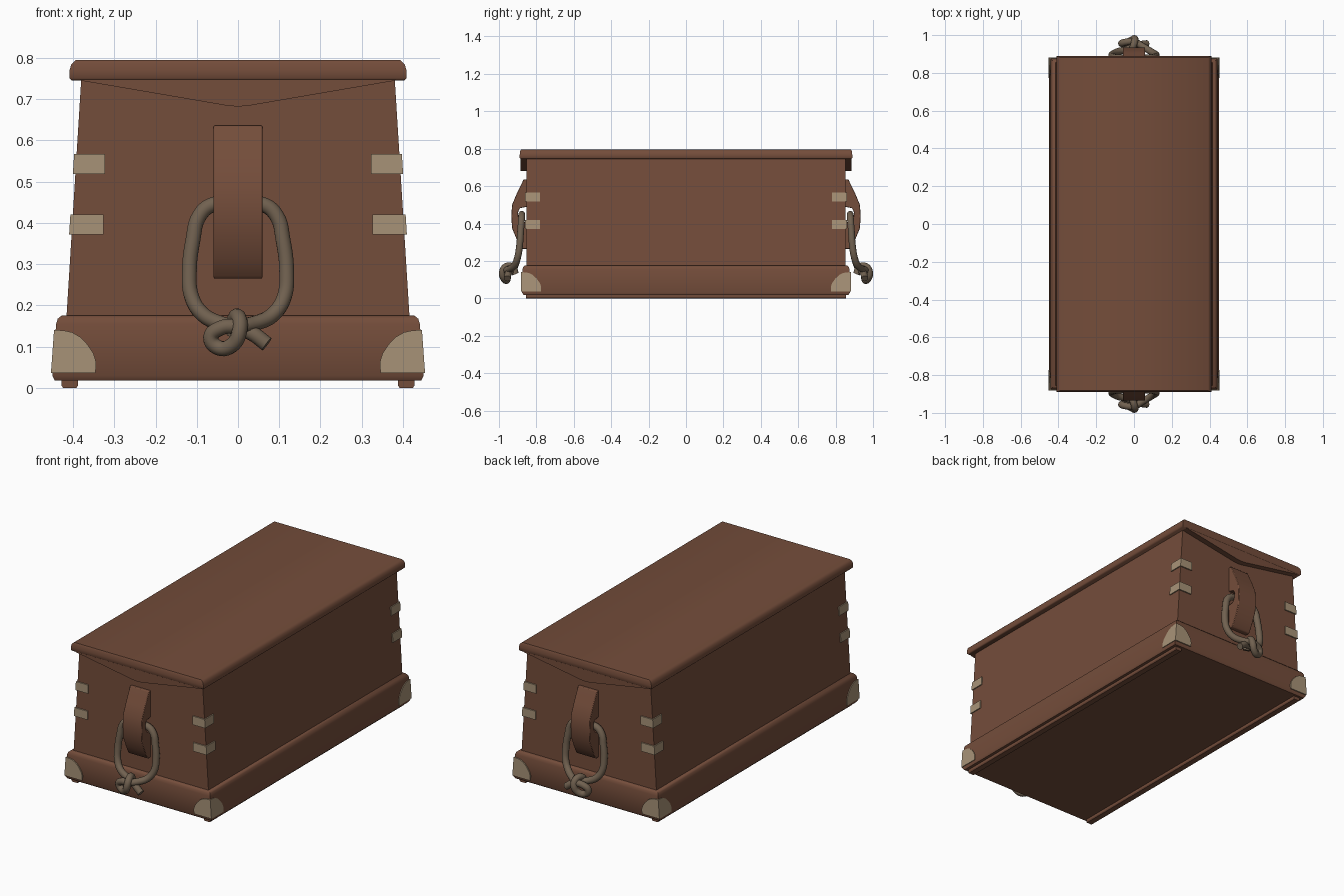
import bpy, bmesh, math
from mathutils import Vector

if "Cube" in bpy.data.objects:
    bpy.data.objects.remove(bpy.data.objects["Cube"])


def material(name, rgb):
    m = bpy.data.materials.new(name)
    m.diffuse_color = (*rgb, 1)
    m.use_nodes = True
    m.node_tree.nodes["Principled BSDF"].inputs["Base Color"].default_value = m.diffuse_color
    return m


WOOD = material("brown_wood", (0.175, 0.074, 0.043))
PLATE = material("tan_plate", (0.39, 0.29, 0.185))
ROPE = material("grey_brown_rope", (0.165, 0.12, 0.08))


def loft(name, rings, mat, mirror=(False, False), bevel=0.0, angle=30):
    """Closed solid through rings of equal point count."""
    bm = bmesh.new()
    loops = [[bm.verts.new(p) for p in ring] for ring in rings]
    n = len(loops[0])
    for a, b in zip(loops, loops[1:]):
        for i in range(n):
            j = (i + 1) % n
            bm.faces.new((a[i], a[j], b[j], b[i]))
    bm.faces.new(loops[0][::-1])
    bm.faces.new(loops[-1])
    bmesh.ops.recalc_face_normals(bm, faces=bm.faces)
    me = bpy.data.meshes.new(name)
    bm.to_mesh(me)
    bm.free()
    me.materials.append(mat)
    ob = bpy.data.objects.new(name, me)
    bpy.context.collection.objects.link(ob)
    bpy.ops.object.select_all(action='DESELECT')
    ob.select_set(True)
    bpy.context.view_layer.objects.active = ob
    bpy.ops.object.shade_smooth_by_angle(angle=math.radians(angle))
    if bevel:
        b = ob.modifiers.new("bevel", 'BEVEL')
        b.width, b.segments, b.limit_method = bevel, 2, 'ANGLE'
    if any(mirror):
        m = ob.modifiers.new("mirror", 'MIRROR')
        m.use_axis = (mirror[0], mirror[1], False)
        m.use_mirror_merge = False
    return ob


def rect_rings(levels):
    return [[(-x, -y, z), (x, -y, z), (x, y, z), (-x, y, z)] for x, y, z in levels]


def body_x(z):
    return 0.416 - 0.036 * (z - 0.17) / 0.58


def base_x(z):
    return 0.45 - 0.009 * (z - 0.03) / 0.125


# Box: plinth, sloping body and lid
loft("base_plinth", rect_rings([(.444, .868, .018), (.45, .876, .03), (.441, .875, .155),
                                (.437, .87, .168), (.427, .862, .176)]), WOOD, angle=50)
loft("chest_body", rect_rings([(body_x(.16), .854, .16), (body_x(.76), .854, .76)]), WOOD)
loft("lid", rect_rings([(.402, .882, .745), (.409, .889, .751), (.409, .889, .769),
                        (.404, .887, .785), (.393, .882, .795)]), WOOD, angle=50)

# Runner rails under the long sides
loft("bottom_runner", [[(x, y, z) for x, z in ((.392, .0), (.424, .0), (.428, .006), (.428, .022),
                                               (.388, .022), (.388, .006))] for y in (-.855, .855)],
     WOOD, (True, False))

# V-shaped boards hanging from both lid ends
vee = [(-.39, .755), (-.38, .745), (-.03, .685), (0, .682), (.03, .685), (.38, .745), (.39, .755)]
loft("lid_end_board", [[(x, y, z) for x, z in vee] for y in (-.85, -.886)], WOOD, (False, True))

# Corner straps on the body
for name, z0, z1, length in (("upper_corner_strap", .519, .567, .076),
                             ("lower_corner_strap", .372, .42, .082)):
    rings = []
    for z in (z0, z1):
        x, y, t = body_x(z) + .006, -.861, .012
        inner = body_x((z0 + z1) / 2) + .006 - length
        rings.append([(inner, y, z), (x, y, z), (x, -.781, z), (x - t, -.781, z),
                      (x - t, y + t, z), (inner, y + t, z)])
    loft(name, rings, PLATE, (True, True))

# Rounded corner plates on the plinth
cap = [(0, .036), (.108, .036), (.108, .062), (.1, .083), (.084, .105), (.064, .124),
       (.044, .135), (.025, .139), (0, .14)]
loft("corner_cap_end", [[(base_x(z) + .004 - u, y, z) for u, z in cap] for y in (-.882, -.868)],
     PLATE, (True, True))
loft("corner_cap_side", [[(base_x(z) + d, -.882 + u, z) for u, z in cap] for d in (-.01, .004)],
     PLATE, (True, True))

# Handle cleats, notched behind for the rope
cleat = [(.85, .636), (.868, .636), (.905, .56), (.93, .5), (.934, .44), (.93, .375),
         (.905, .315), (.884, .272), (.876, .265), (.85, .265), (.85, .405), (.88, .412),
         (.896, .435), (.898, .46), (.888, .482), (.85, .49)]
loft("handle_cleat", [[(x, -y, z) for y, z in cleat] for x in (-.059, .059)], WOOD,
     (False, True), bevel=.003)

# Rope handles with an overhand knot; y is the distance out from the centre
path = [(.07, .106, .955), (.035, .132, .95), (0, .146, .938), (-.045, .157, .922),
        (-.085, .178, .913), (-.112, .22, .9), (-.118, .28, .89), (-.109, .36, .884),
        (-.095, .415, .88), (-.065, .443, .878), (0, .447, .878), (.065, .443, .878),
        (.095, .415, .88), (.109, .36, .884), (.118, .28, .89), (.112, .22, .9),
        (.085, .178, .916), (.045, .158, .94), (0, .15, .965), (-.04, .146, .964),
        (-.066, .122, .956), (-.046, .097, .958), (-.012, .106, .974), (.004, .14, .981),
        (.002, .17, .962), (-.008, .168, .928), (-.01, .13, .912)]
for name, side in (("front_rope_handle", -1), ("back_rope_handle", 1)):
    cu = bpy.data.curves.new(name, 'CURVE')
    cu.dimensions = '3D'
    cu.bevel_depth, cu.bevel_resolution, cu.resolution_u = .0185, 4, 6
    cu.use_fill_caps = True
    sp = cu.splines.new('BEZIER')
    sp.bezier_points.add(len(path) - 1)
    for bp, (x, z, y) in zip(sp.bezier_points, path):
        bp.co = Vector((x, side * y, z))
        bp.handle_left_type = bp.handle_right_type = 'AUTO'
    cu.materials.append(ROPE)
    bpy.context.collection.objects.link(bpy.data.objects.new(name, cu))
